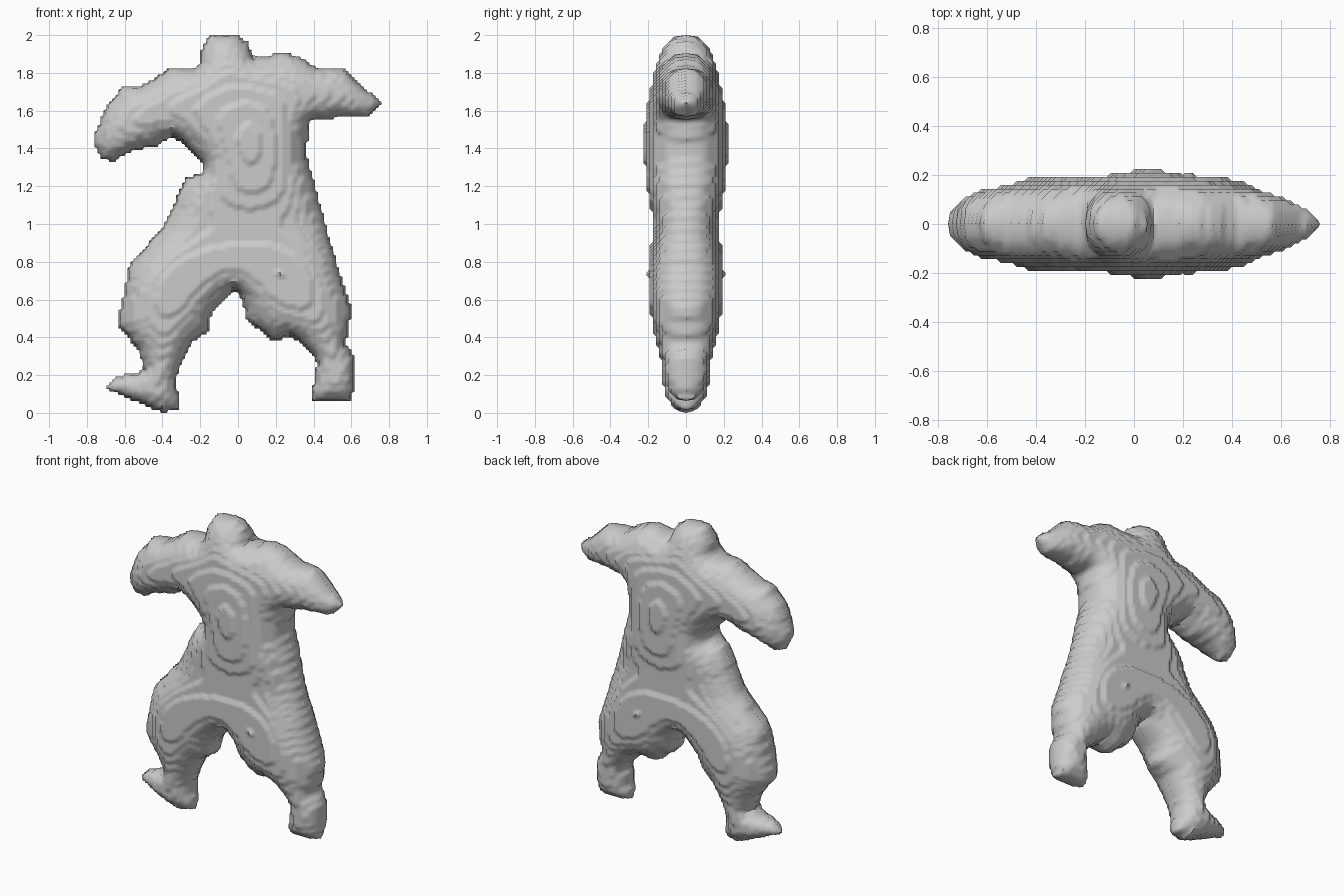
import bpy
import bmesh
import math

CELL = 0.016   # size of one block step
DEPTH = 0.222  # half thickness of the broadest areas
FLATTEN = 90   # how soon broad areas stop swelling

# Outlines of the body parts in hundredths, as x and z, seen from the front
head = [(-20, 183), (-20, 192), (-15, 201), (0, 201), (6, 196), (7, 188)]
torso = [(-27, 183), (22, 191), (31, 190), (42, 183), (36, 138), (50, 87),
         (1, 64), (-3, 66), (-57, 80), (-40, 98), (-27, 126), (-18, 127),
         (-18, 133), (-28, 142)]
left_arm = [(40, 184), (56, 183), (64, 175), (76, 165), (70, 158), (38, 156)]
right_arm = [(-27, 183), (-36, 183), (-52, 173), (-61, 173), (-70, 162), (-77, 145),
             (-72, 135), (-66, 134), (-56, 140), (-43, 142), (-35, 148), (-28, 142)]
left_leg = [(50, 87), (60, 56), (57, 37), (62, 30), (62, 18), (60, 8), (39, 8),
            (42, 28), (36, 36), (27, 42), (20, 38), (5, 50), (1, 64)]
right_leg = [(-57, 80), (-64, 47), (-53, 35), (-49, 23), (-64, 20), (-70, 14),
             (-40, 1), (-31, 3), (-33, 20), (-25, 38), (-16, 44), (-15, 52), (-3, 66)]


def inside(outline, x, z):
    """Tell whether a point lies within a closed outline."""
    hit = False
    for (ax, az), (bx, bz) in zip(outline, outline[1:] + outline[:1]):
        if (az > z) != (bz > z) and x < ax + (z - az) * (bx - ax) / (bz - az):
            hit = not hit
    return hit


def around(cell):
    """The eight neighbours of a grid point."""
    i, k = cell
    return [(i + a, k + b) for a in (-1, 0, 1) for b in (-1, 0, 1) if a or b]


def fill_outlines():
    """Collect the grid points covered by any part."""
    parts = (head, torso, left_arm, right_arm, left_leg, right_leg)
    half = round(0.8 / CELL)
    scale = CELL * 100
    return {(i, k) for i in range(-half, half) for k in range(round(2 / CELL) + 1)
            if any(inside(part, i * scale, k * scale) for part in parts)}


def swell(filled):
    """Relax a cushion from zero at the outline towards one in broad areas."""
    level = dict.fromkeys(filled, 0.0)
    source = FLATTEN * CELL ** 2
    for _ in range(160):
        for i, k in level:
            total = (level.get((i - 1, k), 0) + level.get((i + 1, k), 0)
                     + level.get((i, k - 1), 0) + level.get((i, k + 1), 0))
            old = level[i, k]
            level[i, k] = old + 1.6 * ((total + source) / (4 + source) - old)
    return level


def stepped_depth(x, z, level):
    """Half thickness in block steps, slimmer at the waist, fuller at the chest."""
    waist = 0.18 * math.exp(-((z - 1.0) / 0.17) ** 2)
    chest = 0.06 * math.exp(-((x - 0.06) / 0.12) ** 2 - ((z - 1.45) / 0.18) ** 2)
    shoulders = 0.06 * math.exp(-((z - 1.75) / 0.2) ** 2)
    depth = DEPTH * max(level, 0) ** 0.6 * (1 - waist + chest - shoulders)
    return max(round(depth / CELL), 0.5) * CELL


def build_body():
    filled = fill_outlines()
    level = swell(filled)
    bm = bmesh.new()
    front, back = {}, {}

    # Front and back skins
    for cell in filled:
        x, z = cell[0] * CELL, cell[1] * CELL
        depth = stepped_depth(x, z, level[cell])
        front[cell] = bm.verts.new((x, -depth, z))
        back[cell] = bm.verts.new((x, depth, z))

    # Shared rim, pulled halfway in towards the body
    rim = {n for cell in filled for n in around(cell)} - filled
    for cell in rim:
        near = [n for n in around(cell) if n in filled]
        x = (cell[0] + sum(n[0] for n in near) / len(near)) / 2
        z = (cell[1] + sum(n[1] for n in near) / len(near)) / 2
        front[cell] = back[cell] = bm.verts.new((x * CELL, 0, z * CELL))

    # Faces between neighbouring grid points
    for i, k in filled | rim:
        loop = [(i, k), (i + 1, k), (i + 1, k + 1), (i, k + 1)]
        if all(c in front for c in loop) and any(c in filled for c in loop):
            bm.faces.new([front[c] for c in loop])
            bm.faces.new([back[c] for c in reversed(loop)])

    # Stand it on the floor
    floor = min(v.co.z for v in bm.verts)
    bmesh.ops.translate(bm, verts=bm.verts, vec=(0, 0, -floor))

    mesh = bpy.data.meshes.new("body")
    bm.to_mesh(mesh)
    bm.free()
    body = bpy.data.objects.new("body", mesh)
    bpy.context.collection.objects.link(body)
    return body


def make_material(name, colour):
    material = bpy.data.materials.new(name)
    material.use_nodes = True
    material.diffuse_color = colour
    material.node_tree.nodes["Principled BSDF"].inputs["Base Color"].default_value = colour
    return material


cube = bpy.data.objects.get("Cube")
if cube:
    bpy.data.objects.remove(cube, do_unlink=True)

body = build_body()
body.data.materials.append(make_material("plain grey", (0.6, 0.6, 0.6, 1)))
bpy.ops.object.select_all(action="DESELECT")
body.select_set(True)
bpy.context.view_layer.objects.active = body
bpy.ops.object.shade_smooth_by_angle(angle=math.radians(50))
